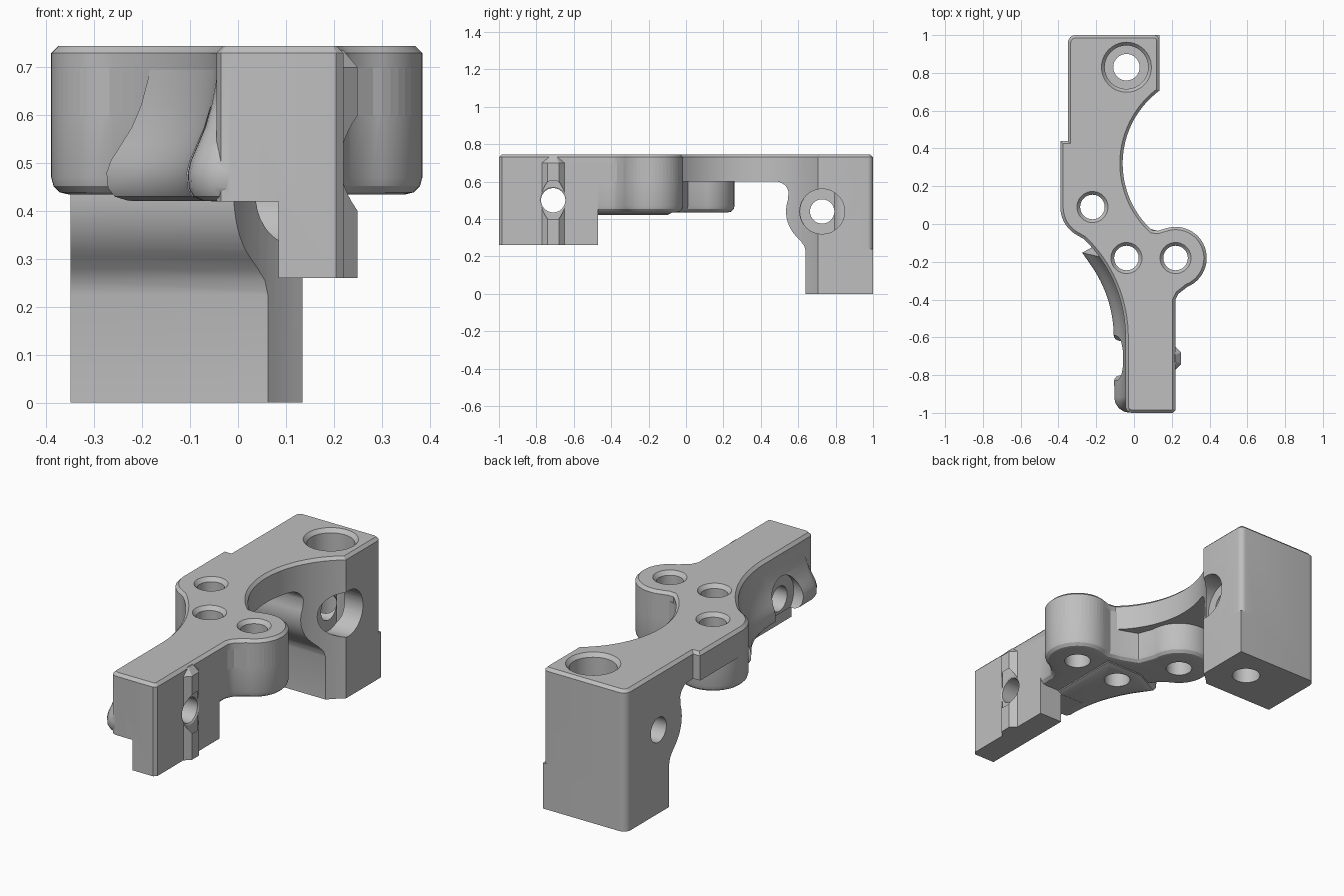
import bpy, bmesh
from math import sin, cos, radians
from mathutils import Vector

cube = bpy.data.objects.get("Cube")
if cube:
    bpy.data.objects.remove(cube, do_unlink=True)

grey = bpy.data.materials.new("light_grey")
grey.use_nodes = True
grey.diffuse_color = (0.52, 0.52, 0.52, 1)
grey.node_tree.nodes["Principled BSDF"].inputs["Base Color"].default_value = (0.52, 0.52, 0.52, 1)


def arc(cx, cy, r, a0, a1, n):
    angles = [radians(a0 + (a1 - a0) * i / n) for i in range(n + 1)]
    return [(cx + r * cos(a), cy + r * sin(a)) for a in angles]


def circle(cx, cy, r, n=40):
    return arc(cx, cy, r, 0, 360, n)[:-1]


def inset(points, d):
    """Offset a counter-clockwise outline inward by d with mitred corners."""
    pts = [Vector(p) for p in points]
    out = []
    for i, p in enumerate(pts):
        a = (p - pts[i - 1]).normalized()
        b = (pts[(i + 1) % len(pts)] - p).normalized()
        na, nb = Vector((-a.y, a.x)), Vector((-b.y, b.x))
        out.append(p + (na + nb) * d / max(1 + na.dot(nb), 0.3))
    return out


def loft(name, outline, layers, axis="z"):
    """Stack inset copies of an outline; layers are (inset, height along axis)."""
    bm = bmesh.new()
    rings = []
    for d, h in layers:
        ring = [(p.x, p.y, h) if axis == "z" else (h, p.x, p.y) for p in inset(outline, d)]
        rings.append([bm.verts.new(co) for co in ring])
    n = len(outline)
    for lo, hi in zip(rings, rings[1:]):
        for i in range(n):
            j = (i + 1) % n
            bm.faces.new((lo[i], lo[j], hi[j], hi[i]))
    bm.faces.new(rings[0][::-1])
    bm.faces.new(rings[-1])
    bmesh.ops.recalc_face_normals(bm, faces=bm.faces)
    mesh = bpy.data.meshes.new(name)
    bm.to_mesh(mesh)
    bm.free()
    mesh.materials.append(grey)
    obj = bpy.data.objects.new(name, mesh)
    bpy.context.collection.objects.link(obj)
    return obj


def combine(target, other, operation):
    mod = target.modifiers.new(operation, "BOOLEAN")
    mod.operation = operation
    mod.solver = "EXACT"
    mod.use_self = True
    mod.object = other
    bpy.context.view_layer.objects.active = target
    bpy.ops.object.modifier_apply(modifier=mod.name)
    bpy.data.objects.remove(other, do_unlink=True)


def rect(x0, y0, x1, y1):
    return [(x0, y0), (x1, y0), (x1, y1), (x0, y1)]


# Shared plan curves
boss_right = [(0.22, -0.40), (0.235, -0.37)] + arc(0.22, -0.18, 0.165, -68, 108, 24)
boss_left_end = arc(-0.22, 0.09, 0.17, 180, 242, 10) + [(-0.268, -0.078)]
waist = arc(-0.77, -0.6, 0.725, 43, 0, 16)

# Full plan outline with a chamfered top edge
plan = ([(-0.045, -0.97), (-0.036, -0.991), (-0.015, -1), (0.205, -1), (0.22, -0.985)]
        + boss_right + [(0.125, -0.036), (0.095, -0.033)]
        + arc(0.42, 0.32, 0.48, 222, 126.5, 32) + [(0.135, 0.72)]
        + arc(0.105, 0.97, 0.03, 0, 90, 6) + arc(-0.31, 0.96, 0.04, 90, 180, 6)
        + [(-0.35, 0.44), (-0.39, 0.44)] + boss_left_end + waist)
body = loft("bracket_body", plan, [(0, 0), (0, 0.73), (0.015, 0.745)])

# Side silhouette trims the underside
side = ([(-1.1, 1), (-1.1, 0.26), (-0.47, 0.26), (-0.47, 0.6)]
        + arc(0.48, 0.53, 0.07, 90, 12, 8)
        + arc(0.725, 0.44, 0.19, 162, 225, 14)
        + [(0.615, 0.28), (0.633, 0.255), (0.64, 0.225), (0.64, -0.1), (1.1, -0.1), (1.1, 1)])
combine(body, loft("side_trim", side, [(0, -1), (0, 1)], "x"), "INTERSECT")
combine(body, loft("arm_undercut", rect(-0.3, -1.1, 0.085, -0.4), [(0, 0.1), (0, 0.42)]), "DIFFERENCE")

# Deep hub joining the three screw bosses, rounded underneath
hub = ([(-0.04, -0.55), (0.22, -0.55)] + boss_right
       + [(0.125, -0.036), (0.06, -0.02), (-0.02, 0.01)]
       + arc(-0.22, 0.09, 0.17, 0, 170, 20) + boss_left_end + waist[:-2])
hub_layers = [(0.035, 0.435), (0.018, 0.439), (0.005, 0.452), (0, 0.47), (0, 0.7)]
combine(body, loft("hub", hub, hub_layers), "UNION")

# Flared lip along the waist side of the front arm
lip = (arc(-0.02, -0.915, 0.022, 180, 270, 4)
       + [(0.05, -0.937), (0.05, -0.13), (-0.1, -0.13)]
       + arc(-0.77, -0.6, 0.725, 36, 0, 16))
lip_layers = [(-0.03, 0.421), (-0.05, 0.43), (-0.06, 0.448), (-0.062, 0.48), (-0.056, 0.505),
              (-0.043, 0.535), (-0.026, 0.575), (-0.013, 0.62), (-0.004, 0.67), (0.004, 0.72)]
combine(body, loft("lip", lip, lip_layers), "UNION")

# Square foot corner and the locating rib on the front arm
combine(body, loft("foot_corner", rect(0.05, 0.9, 0.135, 1), [(0, 0), (0, 0.24)]), "UNION")
rib = [(0.18, -0.77), (0.22, -0.77), (0.25, -0.74), (0.25, -0.68), (0.22, -0.65), (0.18, -0.65)]
combine(body, loft("rib", rib, [(0, 0.26), (0, 0.7), (0.03, 0.735)]), "UNION")

# Vertical screw holes with countersunk rims
for x, y in [(-0.22, 0.09), (0.22, -0.18), (-0.04, -0.18)]:
    hole = loft("screw_hole", circle(x, y, 0.065), [(0, -0.1), (0, 0.725), (-0.03, 0.76)])
    combine(body, hole, "DIFFERENCE")

# Counterbored hole down through the rear block
layers = [(0, -0.1), (0, 0.56), (-0.045, 0.56), (-0.045, 0.725), (-0.075, 0.76)]
combine(body, loft("block_bore", circle(-0.04, 0.83, 0.07), layers), "DIFFERENCE")

# Cross holes: rear block, then front arm with washer seat and flared mouth
layers = [(0, -0.6), (0, 0.02), (-0.055, 0.02), (-0.055, 0.5)]
combine(body, loft("block_cross_bore", circle(0.728, 0.44, 0.065), layers, "x"), "DIFFERENCE")
layers = [(-0.055, -0.5), (-0.055, -0.047), (0, -0.047), (0, 0.215), (-0.01, 0.222), (-0.06, 0.27)]
combine(body, loft("arm_cross_bore", circle(-0.71, 0.5, 0.065), layers, "x"), "DIFFERENCE")

# Smooth curved walls, sharp edges kept
bpy.ops.object.select_all(action="DESELECT")
body.select_set(True)
bpy.context.view_layer.objects.active = body
bpy.ops.object.shade_smooth_by_angle(angle=radians(28))
